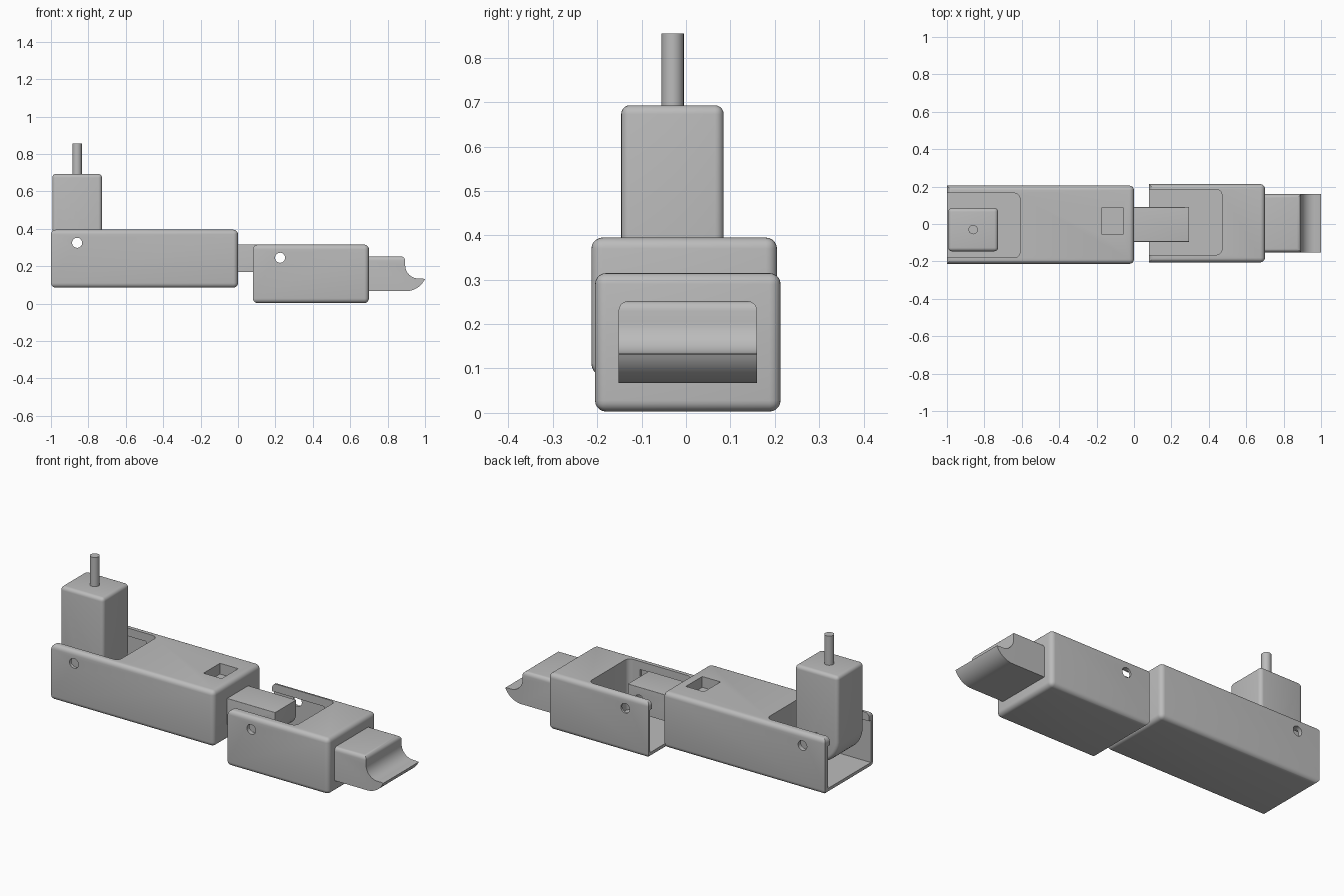
import bpy, bmesh
from math import cos, sin, radians

if "Cube" in bpy.data.objects:
    bpy.data.objects.remove(bpy.data.objects["Cube"], do_unlink=True)

grey = bpy.data.materials.new("plain grey")
grey.use_nodes = True
COLOUR = (0.5, 0.5, 0.5, 1)
grey.diffuse_color = COLOUR
grey.node_tree.nodes["Principled BSDF"].inputs["Base Color"].default_value = COLOUR


def arc(cx, cz, r, start, end, steps=14):
    angles = [radians(start + (end - start) * i / steps) for i in range(steps + 1)]
    return [(cx + r * cos(a), cz + r * sin(a)) for a in angles]


def rect(a0, a1, b0, b1):
    return [(a0, b0), (a1, b0), (a1, b1), (a0, b1)]


def prism(name, outline, low, high, axis="y", radius=0, rule=None):
    """Extrude an outline along y (outline in xz) or z (outline in xy), then round chosen edges."""
    place = (lambda p, d: (p[0], d, p[1])) if axis == "y" else (lambda p, d: (p[0], p[1], d))
    bm = bmesh.new()
    face = bm.faces.new([bm.verts.new(place(p, low)) for p in outline])
    new = bmesh.ops.extrude_face_region(bm, geom=[face])["geom"]
    for v in new:
        if isinstance(v, bmesh.types.BMVert):
            setattr(v.co, axis, high)
    bmesh.ops.recalc_face_normals(bm, faces=bm.faces)
    if radius:
        edges = [e for e in bm.edges if e.calc_face_angle(0) > 0.5 and (not rule or rule(e))]
        bmesh.ops.bevel(bm, geom=edges, offset=radius, segments=5, profile=0.5,
                        affect="EDGES", clamp_overlap=True)
    mesh = bpy.data.meshes.new(name)
    bm.to_mesh(mesh)
    bm.free()
    mesh.materials.append(grey)
    obj = bpy.data.objects.new(name, mesh)
    bpy.context.collection.objects.link(obj)
    return obj


def activate(obj):
    bpy.ops.object.select_all(action="DESELECT")
    obj.select_set(True)
    bpy.context.view_layer.objects.active = obj


def cut(obj, *cutters):
    for cutter in cutters:
        mod = obj.modifiers.new("cut", "BOOLEAN")
        mod.operation, mod.solver, mod.object = "DIFFERENCE", "EXACT", cutter
        activate(obj)
        bpy.ops.object.modifier_apply(modifier=mod.name)
        bpy.data.objects.remove(cutter, do_unlink=True)


def pin_hole(x, z):
    return prism("pin_cutter", arc(x, z, 0.027, 0, 345, 23), -0.4, 0.4)


def housing(name, x0, x1, y0, y1, z0, z1, slot_end, slot_y0, slot_y1, pin):
    """Rounded block with an open-ended slot, side grooves and a pin hole."""
    def rounded(e):
        a, b = (v.co for v in e.verts)
        return not (abs(a.x - x0) < 1e-4 and abs(b.x - x0) < 1e-4 and abs(a.z - b.z) > 0.1)
    body = prism(name, rect(x0, x1, z0, z1), y0, y1, radius=0.025, rule=rounded)
    r = 0.03
    plan = [(x0 - 0.1, slot_y0)] + arc(slot_end - r, slot_y0 + r, r, -90, 0, 6) \
        + arc(slot_end - r, slot_y1 - r, r, 0, 90, 6) + [(x0 - 0.1, slot_y1)]
    slot = prism("slot_cutter", plan, z0 + 0.03, z1 + 0.1, "z")
    groove = prism("groove_cutter", rect(x0 - 0.1, slot_end - 0.07, z0 + 0.03, z1 - 0.045),
                   slot_y0 - 0.016, slot_y1 + 0.016)
    cut(body, slot, groove, pin_hole(*pin))
    return body


# Two slotted housings, the first with a shallow square pocket in its top
base_pin, middle_pin = (-0.86, 0.325), (0.225, 0.245)
base = housing("base_housing", -1.0, 0.0, -0.213, 0.205, 0.085, 0.395,
               -0.61, -0.18, 0.165, base_pin)
cut(base, prism("pocket_cutter", rect(-0.172, -0.06, -0.057, 0.087), 0.335, 0.5, "z"))
tip_housing = housing("tip_housing", 0.08, 0.70, -0.205, 0.213, 0.003, 0.315,
                      0.47, -0.165, 0.185, middle_pin)

# Hinged upright block with a half-round foot, carrying a thin rod
foot = arc(base_pin[0], base_pin[1], 0.133, 180, 360, 24)
upright = prism("upright_block", foot + [(-0.727, 0.693), (-0.993, 0.693)],
                -0.146, 0.085, radius=0.02)
cut(upright, pin_hole(*base_pin))
rod = prism("rod", arc(-0.86, -0.03, 0.025, 0, 345, 23), 0.68, 0.855, "z")

# Hinge tongue between the housings, rounded underneath at its end
under = arc(0.225, 0.24, 0.07, -90, 0, 12)
tongue = prism("hinge_tongue", [(-0.01, 0.17)] + under + [(0.295, 0.315), (-0.01, 0.315)],
               -0.095, 0.09, radius=0.015,
               rule=lambda e: min(v.co.z for v in e.verts) > 0.2)
cut(tongue, pin_hole(*middle_pin))

# Scooped end piece with a thin curved lip
scoop = [(0.68, 0.067)] + arc(0.9, 0.176, 0.109, -90, -24) + [(0.985, 0.134)] \
    + arc(0.965, 0.205, 0.071, 270, 180) + [(0.894, 0.252), (0.68, 0.252)]
end_piece = prism("scooped_end", scoop, -0.152, 0.16, radius=0.022,
                  rule=lambda e: min(v.co.z for v in e.verts) > 0.25)

for part in (base, tip_housing, upright, rod, tongue, end_piece):
    activate(part)
    bpy.ops.object.shade_smooth_by_angle(angle=radians(35))
